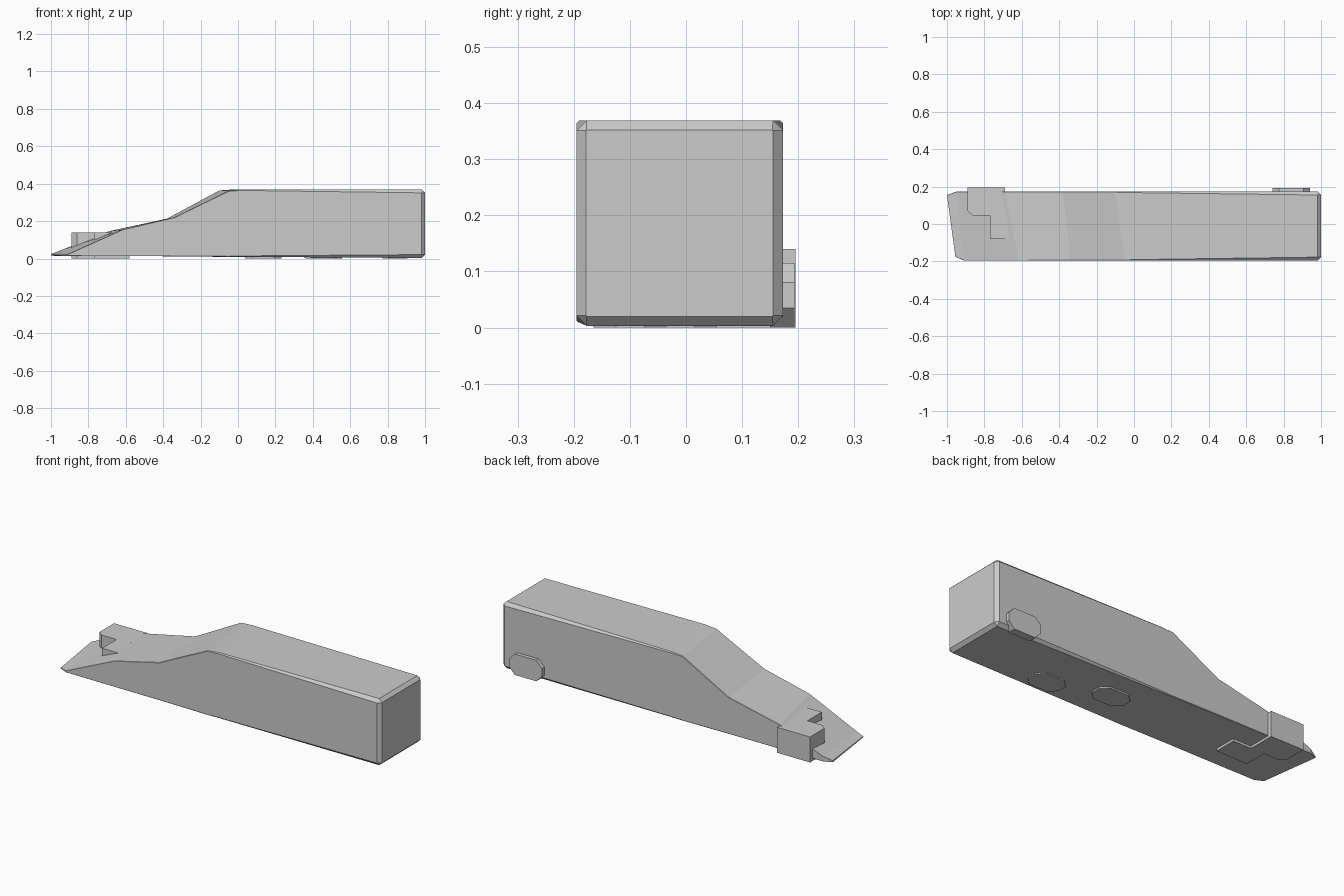
import bpy, bmesh, math

if "Cube" in bpy.data.objects:
    bpy.data.objects.remove(bpy.data.objects["Cube"])


def finish(name, bm):
    bmesh.ops.recalc_face_normals(bm, faces=bm.faces)
    mesh = bpy.data.meshes.new(name)
    bm.to_mesh(mesh)
    bm.free()
    obj = bpy.data.objects.new(name, mesh)
    bpy.context.collection.objects.link(obj)
    return obj


def ring(bm, xf, xb, zf, zb, z0, y0, y1, c):
    """Chamfered cross-section, skewed between front (f) and back (b) sides."""
    pts = []
    for y, side, dz in ((y0 + c, 0, 0), (y1 - c, 0, 0), (y1, 0, c), (y1, 1, -c),
                        (y1 - c, 1, 0), (y0 + c, 1, 0), (y0, 1, -c), (y0, 0, c)):
        t = (y - y0) / (y1 - y0)
        z = (zf + (zb - zf) * t if side else z0) + dz
        pts.append(bm.verts.new((xf + (xb - xf) * t, y, z)))
    return pts


def prism(name, outline, to_world, depth):
    """Extrude a 2D outline; to_world maps (u, v, w) into space."""
    bm = bmesh.new()
    a = [bm.verts.new(to_world(u, v, depth[0])) for u, v in outline]
    b = [bm.verts.new(to_world(u, v, depth[1])) for u, v in outline]
    bm.faces.new(a)
    bm.faces.new(b)
    n = len(a)
    for i in range(n):
        bm.faces.new((a[i], a[(i + 1) % n], b[(i + 1) % n], b[i]))
    return finish(name, bm)


def octagon(x0, x1, y0, y1, c):
    return [(x0 + c, y0), (x1 - c, y0), (x1, y0 + c), (x1, y1 - c),
            (x1 - c, y1), (x0 + c, y1), (x0, y1 - c), (x0, y0 + c)]


# Main shank with its stepped, tapering nose
# x front, x back, z top front, z top back, z bottom, y min, y max, chamfer
stations = [
    (-0.955, -1.00, 0.020, 0.024, 0.015, -0.175, 0.155, 0.001),
    (-0.910, -0.95, 0.022, 0.043, 0.014, -0.195, 0.173, 0.001),
    (-0.615, -0.69, 0.155, 0.146, 0.013, -0.195, 0.173, 0.001),
    (-0.340, -0.38, 0.220, 0.213, 0.012, -0.195, 0.173, 0.002),
    (-0.050, -0.10, 0.362, 0.364, 0.009, -0.195, 0.173, 0.003),
    (0.020, -0.03, 0.369, 0.369, 0.009, -0.195, 0.173, 0.005),
    (0.982, 0.982, 0.369, 0.369, 0.003, -0.195, 0.173, 0.018),
    (1.000, 1.000, 0.352, 0.352, 0.020, -0.178, 0.155, 0.001),
]
bm = bmesh.new()
rings = [ring(bm, *s) for s in stations]
for a, b in zip(rings, rings[1:]):
    for i in range(8):
        bm.faces.new((a[i], a[(i + 1) % 8], b[(i + 1) % 8], b[i]))
bm.faces.new(rings[0])
bm.faces.new(rings[-1])
finish("shank", bm)

# Stepped block set into the nose, reaching through to the underside
prism("nose_block",
      [(-0.89, 0.195), (-0.69, 0.195), (-0.69, 0.045), (-0.58, 0.045),
       (-0.58, -0.08), (-0.77, -0.08), (-0.77, 0.045), (-0.86, 0.045), (-0.89, 0.07)],
      lambda u, v, w: (u, v, w), (0.0, 0.14))

# Side lug near the rear
prism("rear_side_lug", octagon(0.74, 0.94, 0.0, 0.115, 0.035),
      lambda u, v, w: (u, w, v), (0.15, 0.193))

# Low pads on the underside
for name, x, y in (("middle_pad", 0.135, -0.01), ("rear_pad", 0.46, -0.10)):
    prism(name, octagon(x - 0.097, x + 0.097, y - 0.065, y + 0.065, 0.04),
          lambda u, v, w: (u, v, w), (0.0, 0.03))
